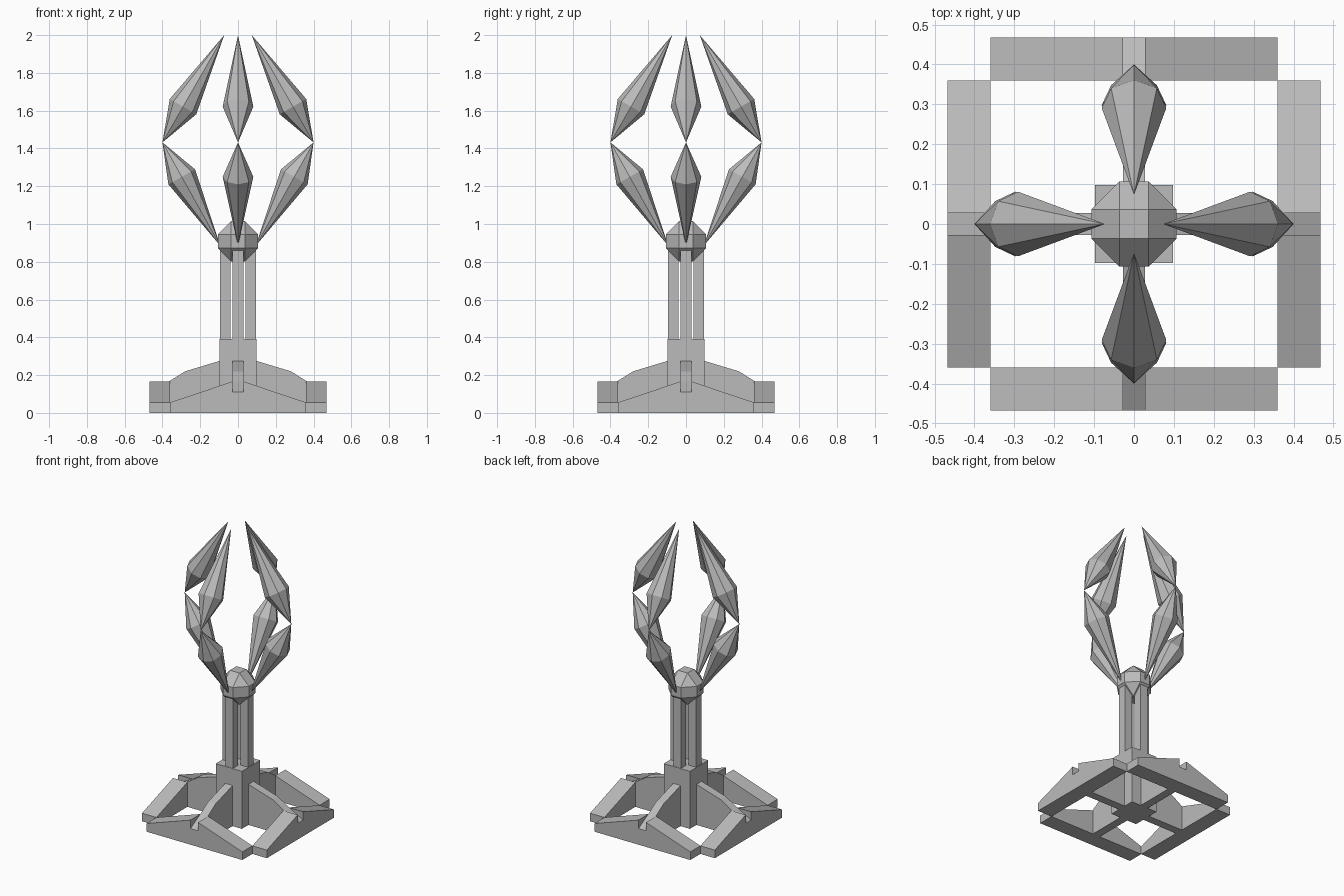
import bpy, bmesh
from math import pi
from mathutils import Matrix, Vector

if "Cube" in bpy.data.objects:
    bpy.data.objects.remove(bpy.data.objects["Cube"])

grey = bpy.data.materials.new("stone_grey")
grey.use_nodes = True
grey.diffuse_color = (0.5, 0.5, 0.5, 1)
grey.node_tree.nodes["Principled BSDF"].inputs["Base Color"].default_value = grey.diffuse_color


def finish(name, bm, turn=0):
    """Turn the part about the vertical axis and make it an object."""
    bmesh.ops.rotate(bm, verts=bm.verts, matrix=Matrix.Rotation(turn * pi / 2, 3, "Z"))
    bmesh.ops.recalc_face_normals(bm, faces=bm.faces)
    mesh = bpy.data.meshes.new(name)
    bm.to_mesh(mesh)
    bm.free()
    mesh.materials.append(grey)
    obj = bpy.data.objects.new(name, mesh)
    bpy.context.collection.objects.link(obj)


def prism(name, profile, axis, low, high, turn=0):
    """Extrude a (side, height) profile along x or y."""
    bm = bmesh.new()
    place = (lambda s, z, d: (s, d, z)) if axis == "y" else (lambda s, z, d: (d, s, z))
    face = bm.faces.new([bm.verts.new(place(s, z, low)) for s, z in profile])
    moved = bmesh.ops.extrude_face_region(bm, geom=[face])["geom"]
    verts = [v for v in moved if isinstance(v, bmesh.types.BMVert)]
    bmesh.ops.translate(bm, verts=verts, vec=place(0, 0, high - low))
    finish(name, bm, turn)


def block(name, x0, x1, half_y, z0, z1, turn=0):
    prism(name, [(x0, z0), (x1, z0), (x1, z1), (x0, z1)], "y", -half_y, half_y, turn)


def bone(name, tip, joint, radius, turn):
    """Eight-sided double spike, widest a third of the way from the joint."""
    bm = bmesh.new()
    axis = tip - joint
    length = axis.length
    lean = axis.to_track_quat("Z", "Y").to_matrix().to_4x4()
    for base, size, flip in ((1, 2 / 3, 0), (1, 1 / 3, pi)):
        depth = length * size
        shift = Matrix.Translation((0, 0, length / 3 + (-depth if flip else depth) / 2))
        bmesh.ops.create_cone(bm, segments=8, radius1=radius, radius2=0, depth=depth,
                              matrix=Matrix.Translation(joint) @ lean @ shift
                              @ Matrix.Rotation(flip, 4, "X"))
    bmesh.ops.remove_doubles(bm, verts=bm.verts, dist=0.0005)
    # Drop the hidden discs between the two cones
    discs = [f for f in bm.faces if len(f.verts) > 4]
    bmesh.ops.delete(bm, geom=discs, context="FACES_ONLY")
    finish(name, bm, turn)


# Central plinth
block("plinth", -0.098, 0.098, 0.098, 0, 0.39)

rib = [(0.098, 0), (0.468, 0), (0.468, 0.11), (0.36, 0.17), (0.28, 0.22), (0.098, 0.275)]
bar = [(0.028, 0), (0.36, 0), (0.36, 0.055), (0.028, 0.167)]

for turn, side in enumerate(("left", "back", "right", "front")):
    # Base: radial rib and the two sloping halves of the outer bar
    prism(side + "_rib", rib, "y", -0.028, 0.028, turn)
    prism(side + "_bar_a", bar, "x", 0.36, 0.468, turn)
    prism(side + "_bar_b", [(-s, z) for s, z in bar], "x", 0.36, 0.468, turn)
    # Shaft column
    block(side + "_column", 0.039, 0.095, 0.028, 0.39, 0.88, turn)
    # Claw: two bones meeting at the knuckle
    knuckle = Vector((0.4, 0, 1.432))
    bone(side + "_lower_claw", Vector((0.094, 0, 0.885)), knuckle, 0.081, turn)
    bone(side + "_upper_claw", Vector((0.073, 0, 2.0)), knuckle, 0.081, turn)

# Faceted head: hull of three mutually turned blocks
bm = bmesh.new()
wide, narrow = 0.107, 0.036
for long_axis in range(3):
    for sx in (-1, 1):
        for sy in (-1, 1):
            for sz in (-1, 1):
                p = Vector((sx, sy, sz)) * narrow
                p[long_axis] *= wide / narrow
                bm.verts.new(p + Vector((0, 0, 0.909)))
bmesh.ops.convex_hull(bm, input=bm.verts)
bmesh.ops.dissolve_limit(bm, angle_limit=0.02, verts=bm.verts, edges=bm.edges)
finish("head", bm)
